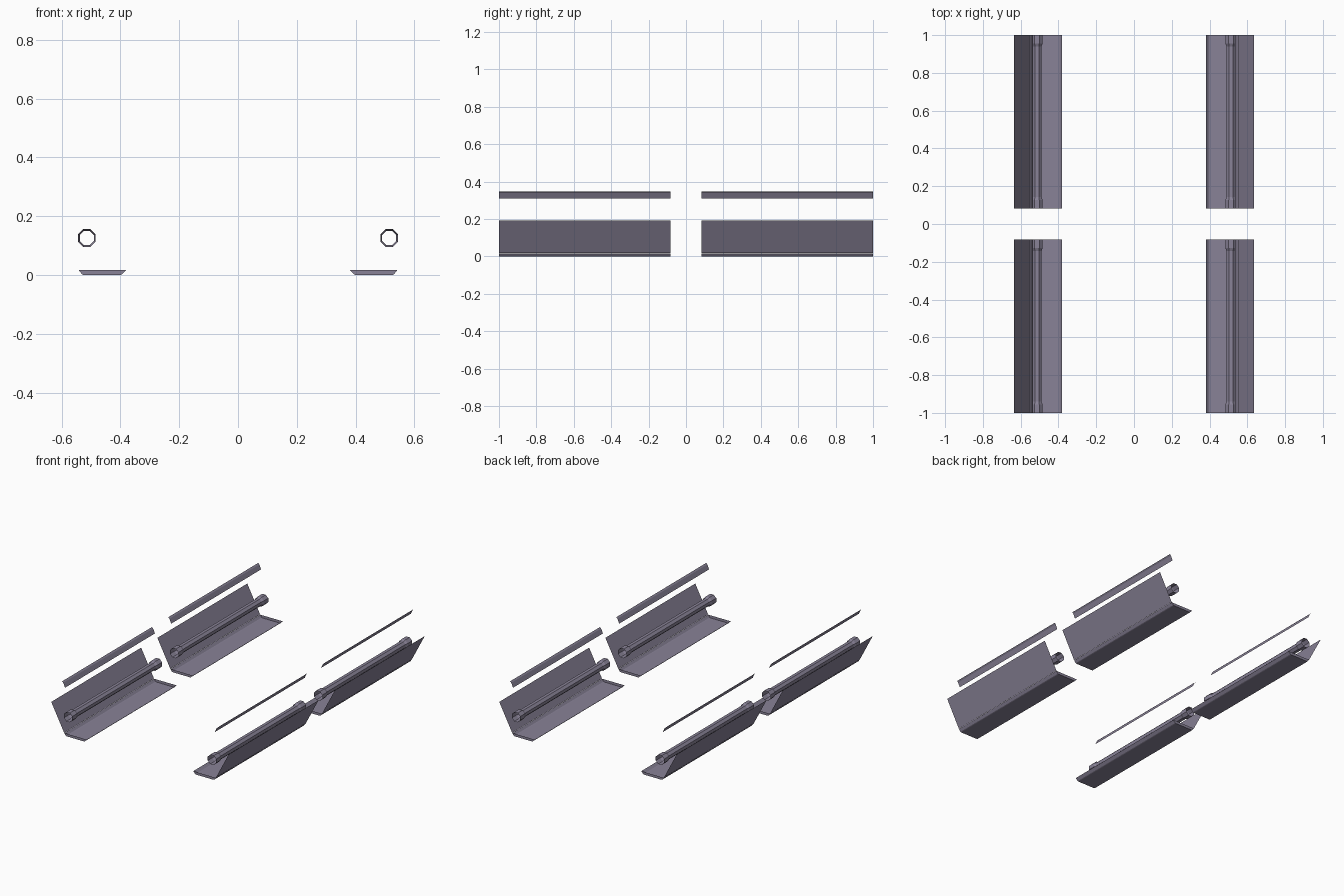
import bpy, bmesh, math

if "Cube" in bpy.data.objects:
    bpy.data.objects.remove(bpy.data.objects["Cube"])

mat = bpy.data.materials.new("purple_grey")
mat.diffuse_color = (0.25, 0.225, 0.31, 1)
mat.use_nodes = True
mat.node_tree.nodes["Principled BSDF"].inputs["Base Color"].default_value = mat.diffuse_color

Y0, Y1 = 0.083, 1.0            # length range of one bay
TUBE_X, TUBE_Z = 0.514, 0.126  # tube axis


def finish(name, bm):
    me = bpy.data.meshes.new(name)
    bm.to_mesh(me)
    bm.free()
    me.materials.append(mat)
    ob = bpy.data.objects.new(name, me)
    bpy.context.collection.objects.link(ob)


def loft(bm, rings, sx, sy, closed=False):
    """Skin matching rings of points, mirrored into the wanted quadrant."""
    vs = [[bm.verts.new((x * sx, y * sy, z)) for x, y, z in r] for r in rings]
    for a, b in zip(vs, vs[1:]):
        n = len(a)
        for i in range(n if closed else n - 1):
            j = (i + 1) % n
            quad = [a[i], a[j], b[j], b[i]]
            bm.faces.new(quad if sx * sy > 0 else quad[::-1])
    return vs


def strip(profile):
    return [[(x, y, z) for x, z in profile] for y in (Y0, Y1)]


def octagon(y, r):
    return [(TUBE_X + r * math.cos(math.pi * (2 * i + 1) / 8), y,
             TUBE_Z + r * math.sin(math.pi * (2 * i + 1) / 8)) for i in range(8)]


for sx, side in ((-1, "left"), (1, "right")):
    for sy, end in ((-1, "front"), (1, "back")):
        tag = f"{side}_{end}"

        # shallow floor tray with sloping lips and end plates
        bm = bmesh.new()
        vs = loft(bm, strip([(0.38, 0.017), (0.395, 0.002), (0.40, 0.0),
                             (0.525, 0.0), (0.53, 0.002), (0.542, 0.017)]), sx, sy)
        for ring in vs:
            bm.faces.new(ring)
        finish("floor_tray_" + tag, bm)

        # leaning side panel
        bm = bmesh.new()
        loft(bm, strip([(0.542, 0.018), (0.634, 0.193)]), sx, sy)
        finish("side_panel_" + tag, bm)

        # narrow upper rail
        bm = bmesh.new()
        loft(bm, strip([(0.535, 0.311), (0.548, 0.339), (0.556, 0.347)]), sx, sy)
        finish("upper_rail_" + tag, bm)

        # open eight-sided tube with wider cuffs
        bm = bmesh.new()
        R, r = 0.0325, 0.026
        loft(bm, [octagon(y, q) for y, q in (
            (Y0, R), (Y0 + 0.045, R), (Y0 + 0.06, r),
            (Y1 - 0.06, r), (Y1 - 0.045, R), (Y1, R))], sx, sy, True)
        finish("tube_" + tag, bm)
